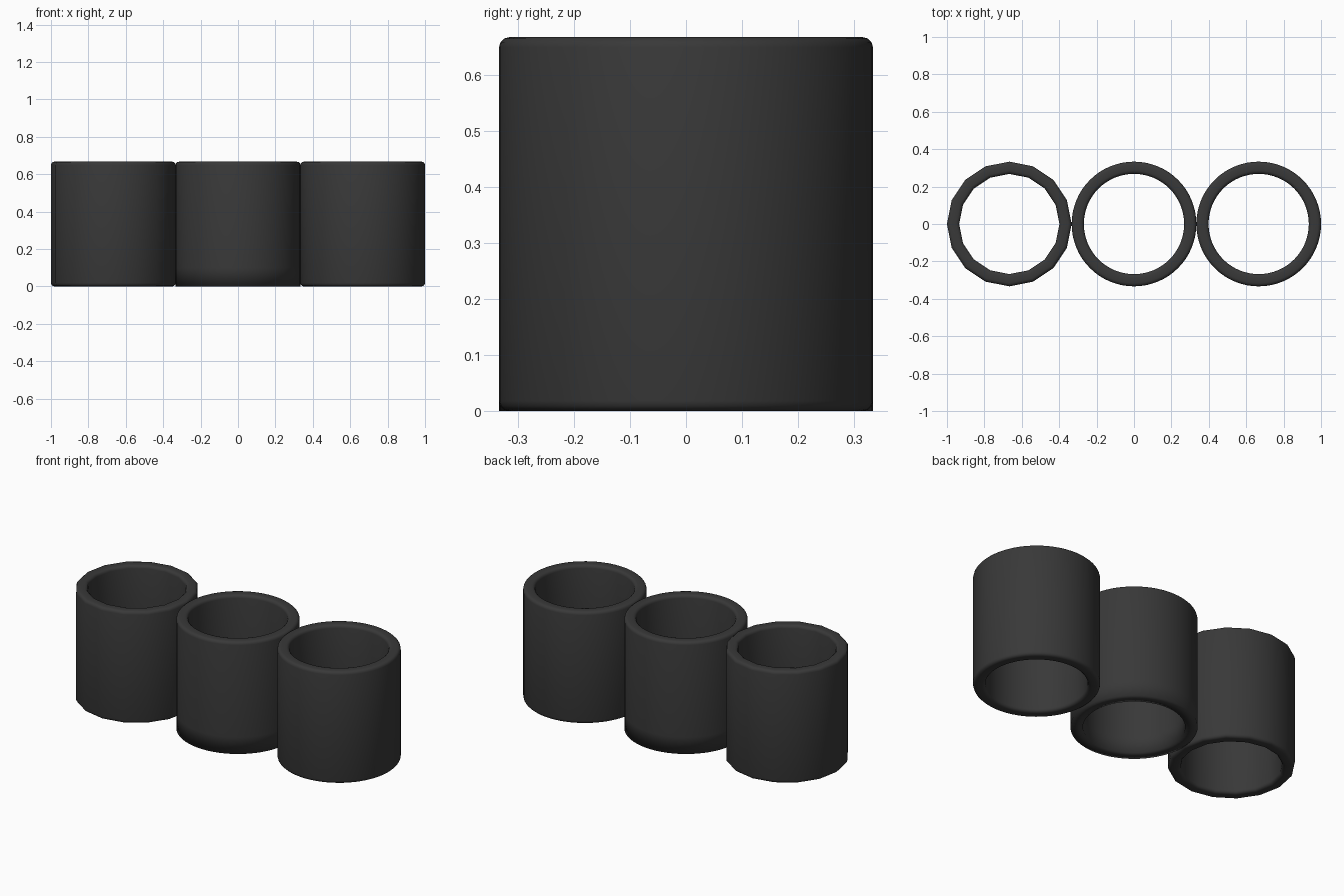
import bpy, bmesh, math

if "Cube" in bpy.data.objects:
    bpy.data.objects.remove(bpy.data.objects["Cube"])

R, RI, H, B = 1 / 3, 0.268, 2 / 3, 0.018

mat = bpy.data.materials.new("dark_grey")
mat.diffuse_color = (0.04, 0.04, 0.04, 1)
mat.use_nodes = True
mat.node_tree.nodes["Principled BSDF"].inputs["Base Color"].default_value = mat.diffuse_color


def corner(cx, cz, a0):
    """Quarter-round of a rim, starting at angle a0."""
    return [(cx + B * math.cos(math.radians(a0 + 30 * i)),
             cz + B * math.sin(math.radians(a0 + 30 * i))) for i in range(4)]


def tube(name, x, sides, profile):
    """Closed (radius, height) profile swept around z."""
    bm = bmesh.new()
    rings = []
    for r, z in profile:
        rings.append([bm.verts.new((r * math.cos(2 * math.pi * i / sides),
                                    r * math.sin(2 * math.pi * i / sides), z))
                      for i in range(sides)])
    for k in range(len(rings)):
        a, b = rings[k], rings[(k + 1) % len(rings)]
        for i in range(sides):
            j = (i + 1) % sides
            bm.faces.new((a[i], a[j], b[j], b[i])).smooth = True
    bmesh.ops.recalc_face_normals(bm, faces=bm.faces[:])
    me = bpy.data.meshes.new(name)
    bm.to_mesh(me)
    bm.free()
    me.materials.append(mat)
    ob = bpy.data.objects.new(name, me)
    ob.location.x = x
    bpy.context.collection.objects.link(ob)


# Rim edges
top = corner(R - B, H - B, 0) + corner(RI + B, H - B, 90)
bottom = corner(RI + B, B, 180) + corner(R - B, B, 270)
# The middle tube has a square lower rim that is shaded softly
square_bottom = [(RI, 0.1), (RI, 0), (R, 0), (R, 0.1)]

# Row of tubes: coarse one on the left, finer ones to the right
tube("left_tube", -2 / 3, 16, top + bottom)
tube("middle_tube", 0, 64, top + square_bottom)
tube("right_tube", 2 / 3, 64, top + bottom)
